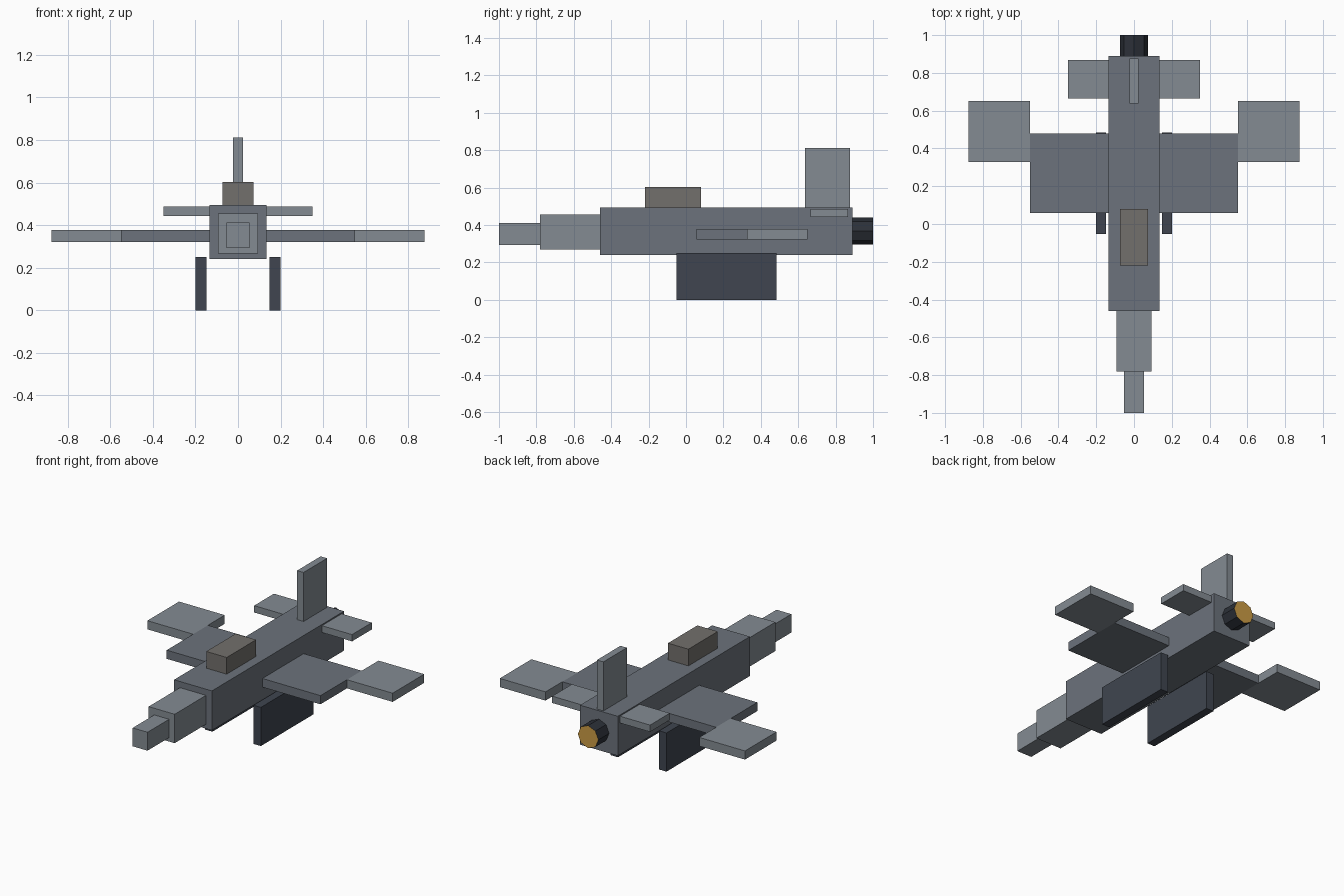
import bpy
import bmesh
import math
from mathutils import Matrix

if "Cube" in bpy.data.objects:
    bpy.data.objects.remove(bpy.data.objects["Cube"])


def material(name, r, g, b):
    m = bpy.data.materials.new(name)
    m.diffuse_color = (r, g, b, 1)
    m.use_nodes = True
    m.node_tree.nodes["Principled BSDF"].inputs["Base Color"].default_value = m.diffuse_color
    return m


HULL = material("hull_grey", 0.15, 0.17, 0.20)
LIGHT = material("light_grey", 0.23, 0.26, 0.29)
DARK = material("dark_grey", 0.05, 0.06, 0.08)
CANOPY = material("canopy_grey", 0.17, 0.16, 0.15)
NOZZLE = material("nozzle_black", 0.025, 0.03, 0.04)
GLOW = material("exhaust_amber", 0.60, 0.33, 0.06)


def add_object(name, bm, *mats):
    mesh = bpy.data.meshes.new(name)
    bm.to_mesh(mesh)
    bm.free()
    for m in mats:
        mesh.materials.append(m)
    ob = bpy.data.objects.new(name, mesh)
    bpy.context.collection.objects.link(ob)
    return ob


def box(name, x, y, z, mat):
    """Box from (min, max) ranges on each axis."""
    bm = bmesh.new()
    size = [b - a for a, b in (x, y, z)]
    mid = [(a + b) / 2 for a, b in (x, y, z)]
    bmesh.ops.create_cube(bm, size=1, matrix=Matrix.Translation(mid) @ Matrix.Diagonal((*size, 1)))
    return add_object(name, bm, mat)


def pair(name, x, y, z, mat):
    """Matching boxes on both sides of the body."""
    box("right_" + name, x, y, z, mat)
    box("left_" + name, (-x[1], -x[0]), y, z, mat)


# Body and stepped nose
box("fuselage", (-0.135, 0.135), (-0.46, 0.89), (0.24, 0.495), HULL)
box("nose", (-0.093, 0.093), (-0.78, -0.46), (0.268, 0.455), LIGHT)
box("nose_tip", (-0.053, 0.053), (-1.0, -0.78), (0.293, 0.412), LIGHT)
box("canopy", (-0.073, 0.073), (-0.22, 0.08), (0.495, 0.603), CANOPY)

# Wings, tail surfaces and the plates below
pair("wing", (0.135, 0.55), (0.057, 0.478), (0.322, 0.378), HULL)
pair("wing_tip", (0.55, 0.877), (0.327, 0.65), (0.322, 0.378), LIGHT)
pair("tailplane", (0.135, 0.35), (0.665, 0.867), (0.443, 0.487), LIGHT)
pair("lower_plate", (0.147, 0.20), (-0.052, 0.485), (0.0, 0.25), DARK)
box("tail_fin", (-0.023, 0.023), (0.637, 0.877), (0.495, 0.812), LIGHT)

# Eight-sided engine nozzle with a glowing rear face
bm = bmesh.new()
bmesh.ops.create_cone(bm, cap_ends=True, segments=8, radius1=0.073, radius2=0.073, depth=0.11,
                      matrix=Matrix.Translation((0, 0.945, 0.368)) @ Matrix.Rotation(math.pi / 2, 4, 'X'))
bm.normal_update()
for f in bm.faces:
    f.material_index = 1 if f.normal.y > 0.9 else 0
add_object("engine_nozzle", bm, NOZZLE, GLOW)
